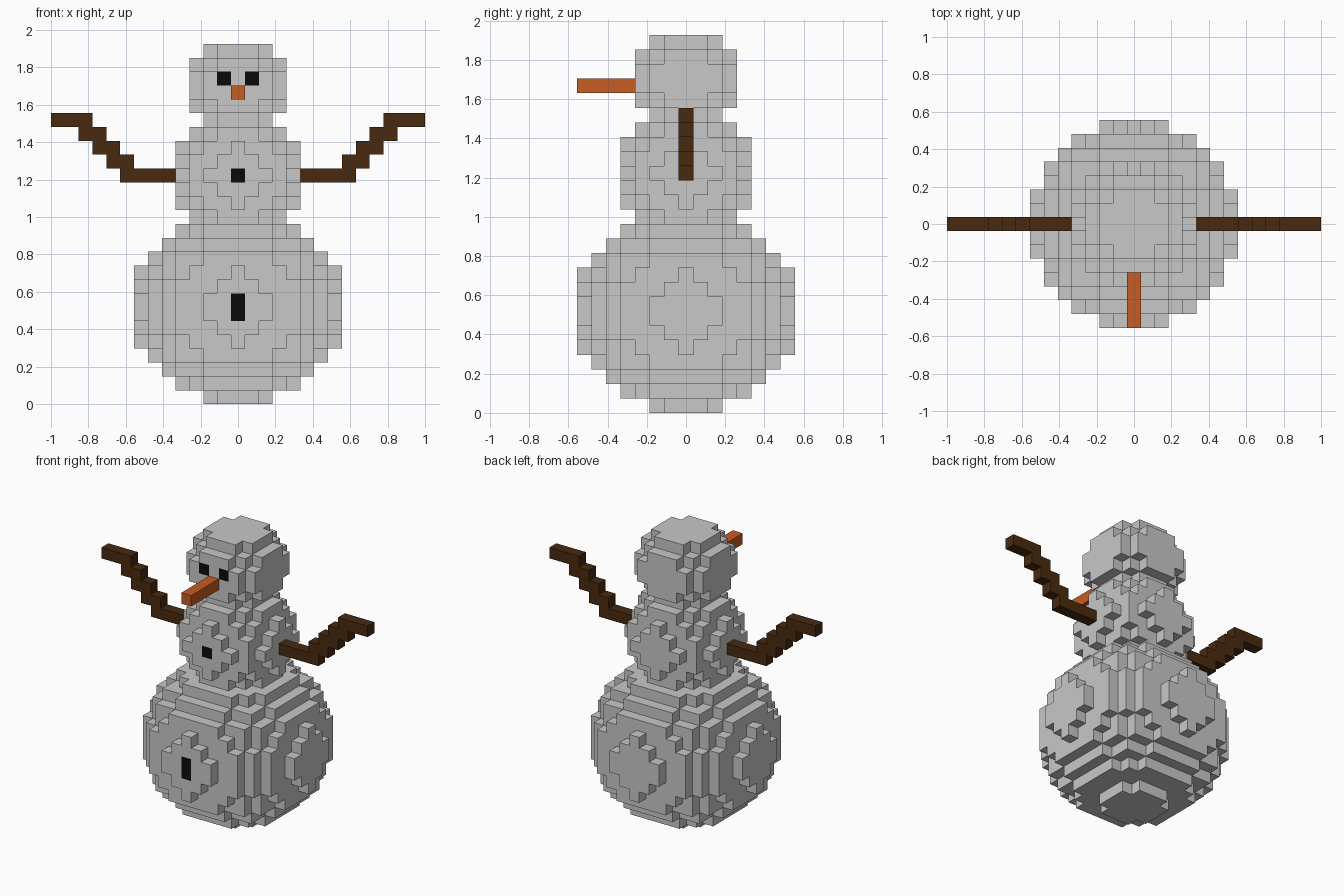
import bpy
import bmesh
from mathutils import Vector

UNIT = 2 / 27  # edge of one block

cube = bpy.data.objects.get("Cube")
if cube:
    bpy.data.objects.remove(cube, do_unlink=True)


def material(name, rgb):
    mat = bpy.data.materials.new(name)
    mat.use_nodes = True
    mat.diffuse_color = (*rgb, 1)
    bsdf = next(n for n in mat.node_tree.nodes if n.type == 'BSDF_PRINCIPLED')
    bsdf.inputs["Base Color"].default_value = (*rgb, 1)
    return mat


snow = material("snow", (0.58, 0.58, 0.58))
coal = material("coal", (0.003, 0.003, 0.003))
carrot = material("carrot orange", (0.57, 0.106, 0.017))
wood = material("dark wood", (0.065, 0.023, 0.0045))


def ball(middle, squared_radii):
    """Stack of round block layers, mirrored above and below the middle height."""
    cells = set()
    for step, limit in squared_radii.items():
        reach = range(-8, 9)
        for k in {middle + step, middle - step}:
            cells |= {(i, j, int(k - 0.5)) for i in reach for j in reach
                      if i * i + j * j <= limit}
    return cells


def block_part(name, cells, mats, solid, dark=()):
    """Mesh of the outer block faces; cells in dark take the second material."""
    bm = bmesh.new()
    corners = {}

    def vert(p):
        key = tuple(round(2 * c) for c in p)
        if key not in corners:
            corners[key] = bm.verts.new(p * UNIT)
        return corners[key]

    for cell in sorted(cells):
        centre = Vector(cell) + Vector((0, 0, 0.5))
        for axis in range(3):
            for sign in (-1, 1):
                normal = Vector((0, 0, 0))
                normal[axis] = sign
                beside = tuple(int(c + n) for c, n in zip(cell, normal))
                if beside in solid:
                    continue
                u = Vector((0, 0, 0))
                u[(axis + 1) % 3] = 0.5
                v = normal.cross(u)
                mid = centre + normal / 2
                face = bm.faces.new([vert(mid + a * u + b * v) for a, b in
                                     ((-1, -1), (1, -1), (1, 1), (-1, 1))])
                face.material_index = int(cell in dark)
    mesh = bpy.data.meshes.new(name)
    bm.to_mesh(mesh)
    bm.free()
    for mat in mats:
        mesh.materials.append(mat)
    obj = bpy.data.objects.new(name, mesh)
    bpy.context.collection.objects.link(obj)


# Three snowballs
lower = ball(7, {0.5: 56, 1.5: 52.5, 2.5: 49.1, 3.5: 43,
                 4.5: 33.5, 5.5: 22, 6.5: 7.7})
middle = ball(16.5, {d: 20.25 - d * d for d in range(5)}) - lower
head = ball(23, {0.5: 13.5, 1.5: 11.5, 2.5: 7.5}) - middle

# Coal eyes and buttons are single blocks set into the snow
eyes = {(-1, -3, 23), (1, -3, 23)}
chest_button = {(0, -4, 16)}
belly_buttons = {(0, -7, 6), (0, -7, 7)}

# Carrot nose
nose = {(0, j, 22) for j in range(-7, -3)}

# Stepped stick arms: height, first and last block
steps = [(16, 5, 8), (17, 8, 9), (18, 9, 10), (19, 10, 11), (20, 11, 13)]
left_arm = {(i, 0, k) for k, a, b in steps for i in range(a, b + 1)}
right_arm = {(-i, j, k) for i, j, k in left_arm}

solid = lower | middle | head | nose | left_arm | right_arm
block_part("lower_snowball", lower, [snow, coal], solid, belly_buttons)
block_part("middle_snowball", middle, [snow, coal], solid, chest_button)
block_part("head", head, [snow, coal], solid, eyes)
block_part("nose", nose, [carrot], solid)
block_part("left_arm", left_arm, [wood], solid)
block_part("right_arm", right_arm, [wood], solid)
